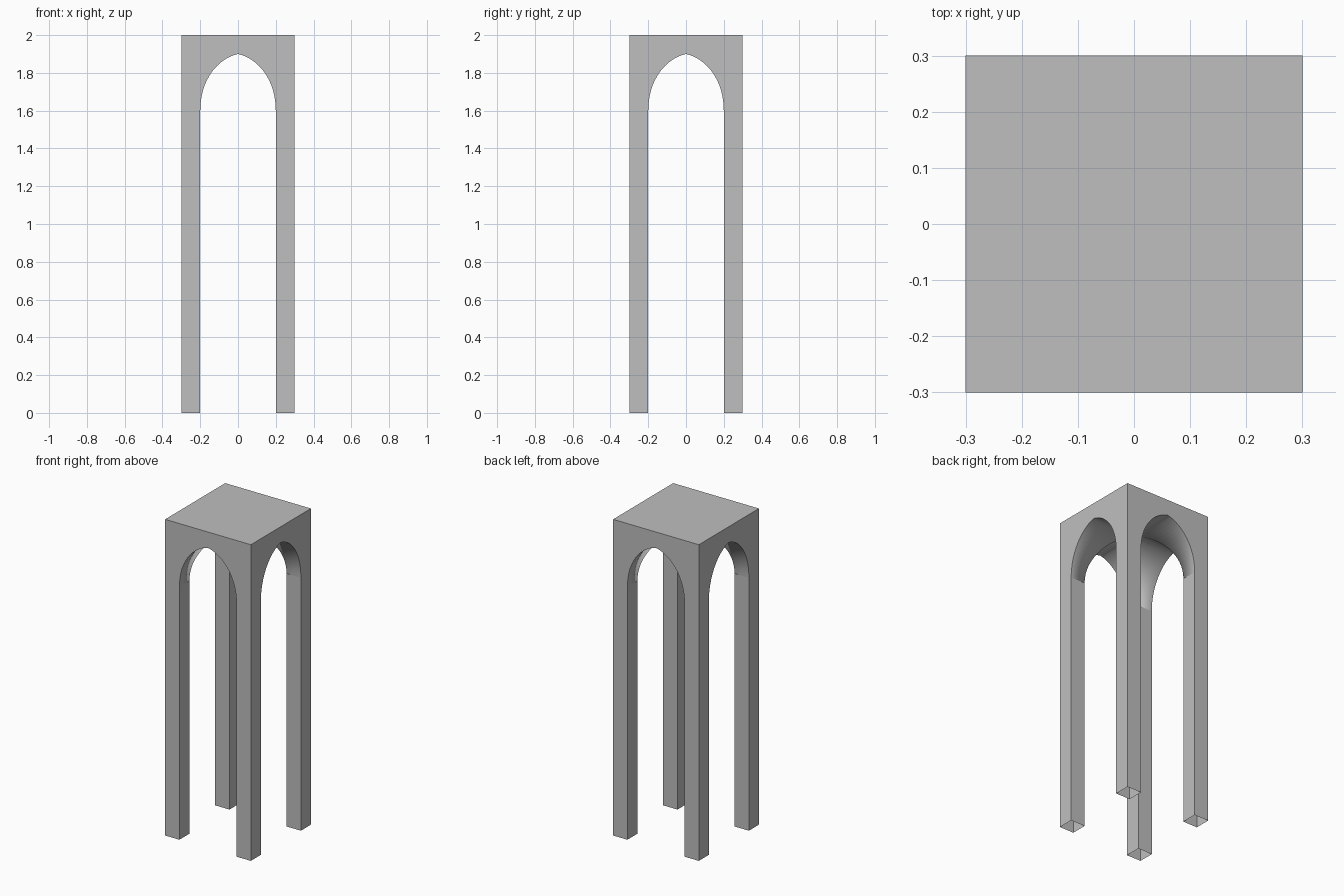
import bpy
import bmesh
from math import pi
from mathutils import Vector, Matrix
from mathutils.geometry import interpolate_bezier

cube = bpy.data.objects.get("Cube")
if cube:
    bpy.data.objects.remove(cube, do_unlink=True)

HALF, OPEN, SPRING, APEX, TOP = 0.3, 0.2, 1.6, 1.9, 2.0

# Single grey material
grey = bpy.data.materials.new("stone grey")
grey.use_nodes = True
colour = (0.52, 0.52, 0.52, 1)
grey.diffuse_color = colour
grey.node_tree.nodes["Principled BSDF"].inputs["Base Color"].default_value = colour

# Arch outline (x, z), from left foot over the slightly pointed crown to right foot
curve = interpolate_bezier(Vector((OPEN, SPRING)), Vector((OPEN, 1.76)),
                           Vector((0.11, 1.875)), Vector((0, APEX)), 17)
right = [(OPEN, 0)] + [(p.x, p.y) for p in curve]
arch = [(-x, z) for x, z in right] + right[-2::-1]

bm = bmesh.new()


def add_side(turn):
    """One outer wall with its arch, and the soffit running in to the groins."""
    def vert(x, y, z):
        return bm.verts.new(turn @ Vector((x, y, z)))

    outer = [vert(x, -HALF, z) for x, z in arch]
    groin = [vert(x, -abs(x), z) for x, z in arch]
    corners = [vert(HALF, -HALF, 0), vert(HALF, -HALF, TOP),
               vert(-HALF, -HALF, TOP), vert(-HALF, -HALF, 0)]
    bm.faces.new(outer + corners)
    for i in range(len(arch) - 1):
        bm.faces.new((outer[i], outer[i + 1], groin[i + 1], groin[i]))


for k in range(4):
    add_side(Matrix.Rotation(k * pi / 2, 3, 'Z'))

# Flat top; the feet stay open
bm.faces.new([bm.verts.new((x, y, TOP)) for x, y in
              ((-HALF, -HALF), (HALF, -HALF), (HALF, HALF), (-HALF, HALF))])

bmesh.ops.remove_doubles(bm, verts=bm.verts, dist=0.0001)
bmesh.ops.recalc_face_normals(bm, faces=bm.faces)

# Smooth vault, including its groins; all other corners stay crisp
for face in bm.faces:
    face.smooth = True
for edge in bm.edges:
    on_groin = all(abs(abs(v.co.x) - abs(v.co.y)) < 0.001 and
                   SPRING - 0.001 < v.co.z < APEX + 0.001 for v in edge.verts)
    at_spring = all(abs(v.co.z - SPRING) < 0.001 for v in edge.verts)
    edge.smooth = not at_spring and (on_groin or edge.calc_face_angle(pi) < 0.6)

mesh = bpy.data.meshes.new("arched_tower")
bm.to_mesh(mesh)
bm.free()
mesh.materials.append(grey)
tower = bpy.data.objects.new("arched_tower", mesh)
bpy.context.collection.objects.link(tower)
